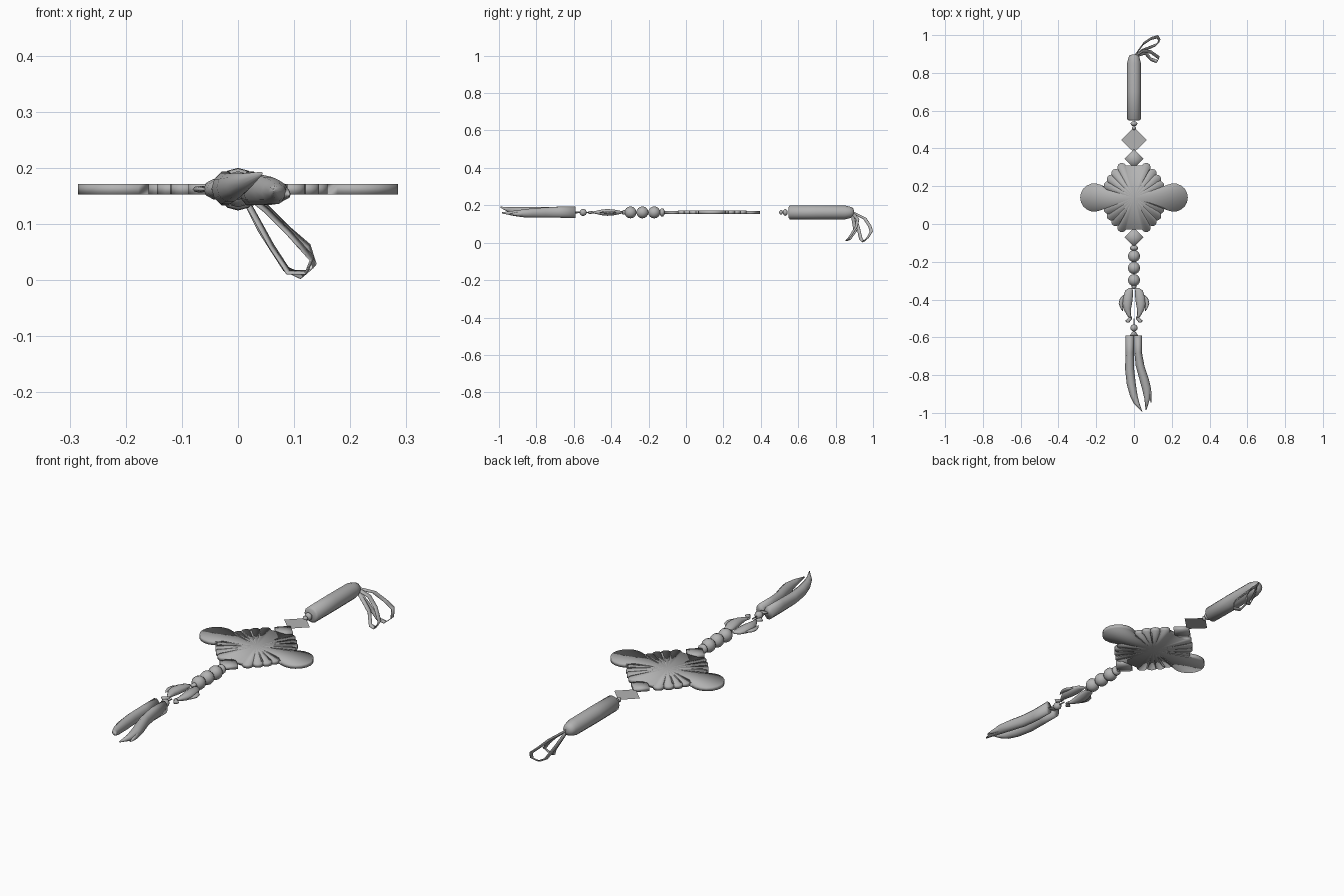
import bpy, bmesh, math
from mathutils import Vector

cube = bpy.data.objects.get("Cube")
if cube:
    bpy.data.objects.remove(cube, do_unlink=True)

grey = bpy.data.materials.new("plain grey")
grey.use_nodes = True
grey.diffuse_color = (0.45, 0.45, 0.45, 1)
grey.node_tree.nodes["Principled BSDF"].inputs["Base Color"].default_value = (0.45, 0.45, 0.45, 1)

Z = 0.162   # height of the pendant's axis


def finish(name, bm, smooth=True):
    bmesh.ops.recalc_face_normals(bm, faces=bm.faces)
    for f in bm.faces:
        f.smooth = smooth
    me = bpy.data.meshes.new(name)
    bm.to_mesh(me)
    bm.free()
    me.materials.append(grey)
    ob = bpy.data.objects.new(name, me)
    bpy.context.collection.objects.link(ob)
    return ob


def loft(name, stations, sides=12):
    """Skin elliptical rings (x, y, z, x radius, z radius) that follow y."""
    bm = bmesh.new()
    rings = []
    for x, y, z, rx, rz in stations:
        rings.append([bm.verts.new((x + rx * math.cos(2 * math.pi * i / sides), y,
                                    z + rz * math.sin(2 * math.pi * i / sides)))
                      for i in range(sides)])
    for a, b in zip(rings, rings[1:]):
        for i in range(sides):
            j = (i + 1) % sides
            bm.faces.new((a[i], a[j], b[j], b[i]))
    bm.faces.new(rings[0])
    bm.faces.new(rings[-1])
    return finish(name, bm)


def lathe(name, profile, sides=12):
    return loft(name, [(0, y, Z, r, r) for y, r in profile], sides)


def bead(name, y, r, length=None):
    h = length or r
    lathe(name, [(y + h * math.cos(t * math.pi / 8), max(r * math.sin(t * math.pi / 8), 0.002))
                 for t in range(9)])


def plate(name, outline, z0, z1):
    """Fan-filled outline with a centre point on each side and a straight rim."""
    bm = bmesh.new()
    n = len(outline)
    cx = sum(p[0] for p in outline) / n
    cy = sum(p[1] for p in outline) / n
    levels = []
    for z in (z0, z1):
        ring = [bm.verts.new((x, y, z)) for x, y in outline]
        mid = bm.verts.new((cx, cy, z))
        for i in range(n):
            bm.faces.new((mid, ring[i], ring[(i + 1) % n]))
        levels.append(ring)
    a, b = levels
    for i in range(n):
        j = (i + 1) % n
        bm.faces.new((a[i], a[j], b[j], b[i]))
    return finish(name, bm)


def diamond(cy, rx, ry):
    return [(rx, cy), (0, cy + ry), (-rx, cy), (0, cy - ry)]


def lobe(angle, dist, r, spread, steps):
    """Arc of a rounded loop whose centre lies at polar (angle, dist)."""
    pts = []
    for i in range(steps + 1):
        t = angle + math.radians(-spread + 2 * spread * i / steps)
        pts.append((dist * math.cos(angle) + r * math.cos(t),
                    dist * math.sin(angle) + r * math.sin(t)))
    return pts


# Woven knot: large side loops, four small loops per quarter
KNOT_Y = 0.14
quarter = [(25, 0.15), (39, 0.155), (53, 0.16), (68, 0.172)]
lobes = [(0, 0.21, 0.075, 135, 14), (180, 0.21, 0.075, 135, 14)]
for a, d in quarter:
    for ang in (a, 180 - a, 180 + a, 360 - a):
        lobes.append((ang, d, 0.024, 85, 6))
outline = []
for ang, d, r, s, n in sorted(lobes):
    outline += lobe(math.radians(ang), d, r, s, n)
plate("knot_body", [(x, y + KNOT_Y) for x, y in outline], 0.153, 0.171)
for name, y in (("knot_top_corner", 0.345), ("knot_bottom_corner", -0.07)):
    plate(name, diamond(y, 0.05, 0.05), 0.154, 0.170)

# Paper-thin diamond above the knot
bm = bmesh.new()
bm.faces.new([bm.verts.new((x, y, Z)) for x, y in diamond(0.445, 0.068, 0.066)])
finish("flat_diamond", bm, False)

# Upper barrel and its joining beads
lathe("upper_barrel", [(0.548, 0.028), (0.555, 0.037), (0.70, 0.038), (0.85, 0.037),
                       (0.875, 0.031), (0.893, 0.024), (0.898, 0.008)], 12)
bead("upper_bead", 0.531, 0.018, 0.013)
bead("upper_small_bead", 0.508, 0.012, 0.01)

# Three round beads under the knot, with spacers
for i, y in enumerate((-0.17, -0.233, -0.297)):
    bead(f"round_bead_{i + 1}", y, 0.032)
lathe("bead_spacer", [(-0.115, 0.012), (-0.122, 0.022), (-0.132, 0.022), (-0.14, 0.012)])
lathe("ornament_spacer", [(-0.32, 0.012), (-0.335, 0.012), (-0.345, 0.006)])

# Mirrored pair of fish shapes with side fin and swept tail
for side, s in (("left", 1), ("right", -1)):
    loft(f"{side}_fish_body", [(s * x, y, Z, rx, rz) for x, y, rx, rz in (
        (0.018, -0.338, 0.008, 0.004), (0.026, -0.352, 0.020, 0.009),
        (0.032, -0.385, 0.026, 0.016), (0.036, -0.42, 0.026, 0.019),
        (0.036, -0.45, 0.020, 0.016), (0.028, -0.48, 0.011, 0.009),
        (0.018, -0.50, 0.007, 0.005))], 10)
    loft(f"{side}_fish_fin", [(s * x, y, Z, rx, rz) for x, y, rx, rz in (
        (0.052, -0.375, 0.003, 0.003), (0.064, -0.395, 0.011, 0.006),
        (0.069, -0.42, 0.012, 0.006), (0.066, -0.445, 0.006, 0.004),
        (0.060, -0.46, 0.002, 0.002))], 8)
    loft(f"{side}_fish_tail", [(s * x, y, Z, rx, rz) for x, y, rx, rz in (
        (0.018, -0.49, 0.006, 0.005), (0.024, -0.505, 0.013, 0.007),
        (0.034, -0.513, 0.014, 0.008), (0.030, -0.522, 0.006, 0.008))], 8)

# Bead and cord above the tassels
bead("tassel_bead", -0.55, 0.019)
lathe("ornament_cord", [(-0.50, 0.003), (-0.535, 0.003)], 6)
loft("tassel_cord", [(0, -0.565, Z, 0.004, 0.004), (0, -0.592, Z, 0.024, 0.005)], 8)

# Two curved tassels; the second ends in a split tip
loft("right_tassel", [
    (-0.022, -0.590, 0.163, 0.022, 0.032), (-0.023, -0.68, 0.163, 0.022, 0.031),
    (-0.023, -0.77, 0.163, 0.024, 0.029), (-0.014, -0.85, 0.165, 0.024, 0.026),
    (-0.001, -0.91, 0.170, 0.020, 0.022), (0.014, -0.95, 0.177, 0.015, 0.014),
    (0.042, -0.992, 0.190, 0.002, 0.003)], 10)
loft("left_tassel", [
    (0.022, -0.590, 0.163, 0.020, 0.032), (0.022, -0.68, 0.163, 0.020, 0.031),
    (0.032, -0.75, 0.161, 0.023, 0.029), (0.053, -0.82, 0.159, 0.025, 0.026),
    (0.066, -0.87, 0.157, 0.024, 0.022), (0.070, -0.92, 0.157, 0.016, 0.015),
    (0.064, -0.985, 0.160, 0.002, 0.003)], 10)
loft("left_tassel_tip", [
    (0.066, -0.84, 0.157, 0.015, 0.018), (0.078, -0.88, 0.155, 0.013, 0.015),
    (0.086, -0.91, 0.153, 0.008, 0.009), (0.091, -0.945, 0.152, 0.002, 0.002)], 8)


# Hanging ribbon loops at the top end
def ribbon(name, points):
    bm = bmesh.new()
    w = Vector((0.003, 0.008, 0.003))
    pairs = [(bm.verts.new(Vector(p) - w), bm.verts.new(Vector(p) + w)) for p in points]
    for a, b in zip(pairs, pairs[1:]):
        bm.faces.new((a[0], a[1], b[1], b[0]))
    ob = finish(name, bm)
    solid = ob.modifiers.new("thickness", 'SOLIDIFY')
    solid.thickness = 0.003
    solid.offset = 0


ribbon("outer_ribbon_loop", [
    (0.0, 0.885, 0.165), (0.05, 0.955, 0.13), (0.09, 0.982, 0.09), (0.125, 0.991, 0.06),
    (0.136, 0.97, 0.025), (0.115, 0.948, 0.006), (0.085, 0.935, 0.02),
    (0.04, 0.918, 0.09), (0.01, 0.89, 0.15)])
ribbon("inner_ribbon_loop", [
    (0.0, 0.885, 0.165), (0.05, 0.918, 0.125), (0.09, 0.91, 0.085), (0.132, 0.88, 0.038),
    (0.122, 0.86, 0.014), (0.09, 0.872, 0.014), (0.06, 0.905, 0.06), (0.01, 0.89, 0.15)])
